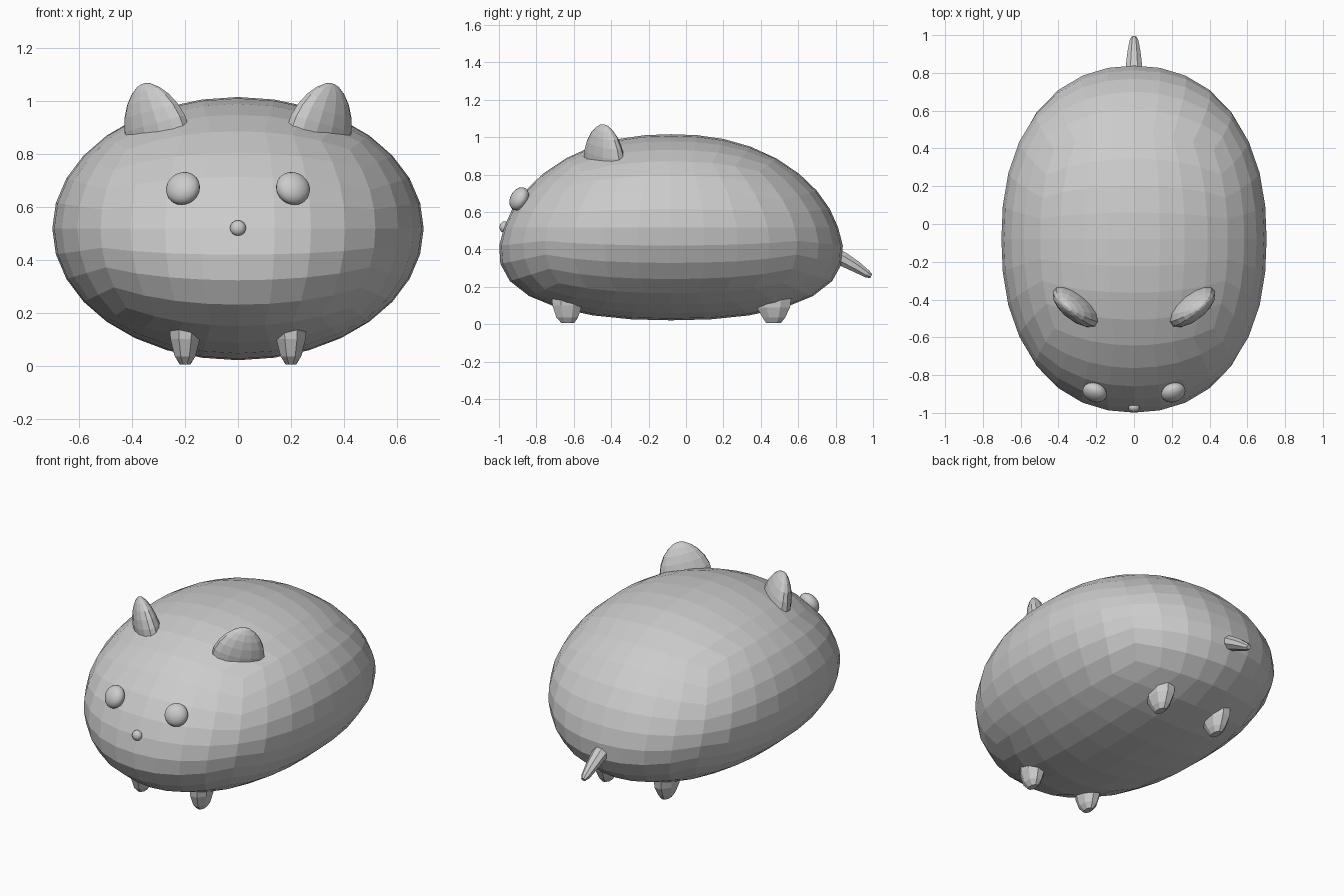
import bpy, bmesh
from math import sin, cos, tan, pi, atan
from mathutils import Vector

if "Cube" in bpy.data.objects:
    bpy.data.objects.remove(bpy.data.objects["Cube"])


def finish(name, bm, smooth=False):
    bmesh.ops.recalc_face_normals(bm, faces=bm.faces)
    for f in bm.faces:
        f.smooth = smooth
    me = bpy.data.meshes.new(name)
    bm.to_mesh(me)
    bm.free()
    ob = bpy.data.objects.new(name, me)
    bpy.context.collection.objects.link(ob)
    return ob


def loft(name, rings, n):
    """Closed skin over elliptical rings: (centre, half-axis a, half-axis b)."""
    bm = bmesh.new()
    loops = []
    for c, a, b in rings:
        angles = [2 * pi * (i + 0.5) / n for i in range(n)]
        loops.append([bm.verts.new(c + a * cos(t) + b * sin(t)) for t in angles])
    for lo, hi in zip(loops, loops[1:]):
        for i in range(n):
            j = (i + 1) % n
            bm.faces.new((lo[i], lo[j], hi[j], hi[i]))
    bm.faces.new(loops[0])
    bm.faces.new(loops[-1])
    return finish(name, bm)


# Body: quad sphere, fuller along its length and longer towards the bottom
bm = bmesh.new()
bmesh.ops.create_cube(bm, size=2)
bmesh.ops.subdivide_edges(bm, edges=bm.edges[:], cuts=7, use_grid_fill=True)
P = 2.3
for v in bm.verts:
    d = Vector([tan(c * pi / 4) for c in v.co]).normalized()
    r = ((d.x ** 2 + d.z ** 2) ** (P / 2) + abs(d.y) ** P) ** (1 / P)
    d /= r
    v.co = (0.702 * d.x,
            -0.08 + 0.893 * d.y * (1 - 0.2 * d.z),
            0.518 + 0.4975 * d.z)
finish("body", bm)


def button(name, centre, normal, radius, depth):
    """Smooth flattened ball facing along the normal."""
    bm = bmesh.new()
    bmesh.ops.create_uvsphere(bm, u_segments=24, v_segments=12, radius=1)
    q = Vector(normal).to_track_quat('Z', 'Y')
    for v in bm.verts:
        v.co = Vector(centre) + q @ Vector((v.co.x * radius, v.co.y * radius, v.co.z * depth))
    finish(name, bm, True)


# Nose
button("nose", (0, -0.972, 0.52), (0, -1, 0.15), 0.03, 0.025)

for s, side in ((-1, "right"), (1, "left")):
    # Eyes
    button(side + "_eye", (s * 0.208, -0.892, 0.67), (s * 0.3, -0.8, 0.45), 0.066, 0.045)

    # Ears: flattened rounded cones turned outwards
    base = Vector((s * 0.315, -0.437, 0.915))
    up = Vector((s * 0.27, 0.0, 0.96)).normalized()
    along = Vector((s * 0.74, 0.64, -0.21)).normalized()
    across = up.cross(along).normalized()
    profile = [(-0.07, 1.04), (0, 1.0), (0.05, 0.88), (0.095, 0.69),
               (0.13, 0.45), (0.151, 0.22), (0.157, 0.06)]
    loft(side + "_ear",
         [(base + up * h, along * 0.145 * k, across * 0.07 * k) for h, k in profile], 14)

    # Feet: short tapered stubs, (y, z, half width x, half length y)
    stubs = {
        "front": [(-0.635, 0.16, 0.064, 0.09), (-0.635, 0.1, 0.06, 0.086),
                  (-0.635, 0.035, 0.042, 0.062), (-0.632, 0.005, 0.02, 0.036)],
        "back": [(0.47, 0.18, 0.064, 0.105), (0.467, 0.09, 0.06, 0.097),
                 (0.47, 0.035, 0.042, 0.065), (0.468, 0.005, 0.022, 0.042)],
    }
    for place, rows in stubs.items():
        loft(f"{side}_{place}_foot",
             [(Vector((s * 0.2, y, z)), Vector((a, 0, 0)), Vector((0, b, 0)))
              for y, z, a, b in rows], 8)

# Tail: tapering stub drooping backwards
path = [(0.77, 0.378, 0.05), (0.84, 0.347, 0.046), (0.91, 0.307, 0.037),
        (0.97, 0.268, 0.025), (0.99, 0.257, 0.014)]
tilt = Vector((0, 0.48, 0.87))
loft("tail", [(Vector((0, y, z)), Vector((r, 0, 0)), tilt * r * 0.9) for y, z, r in path], 8)
